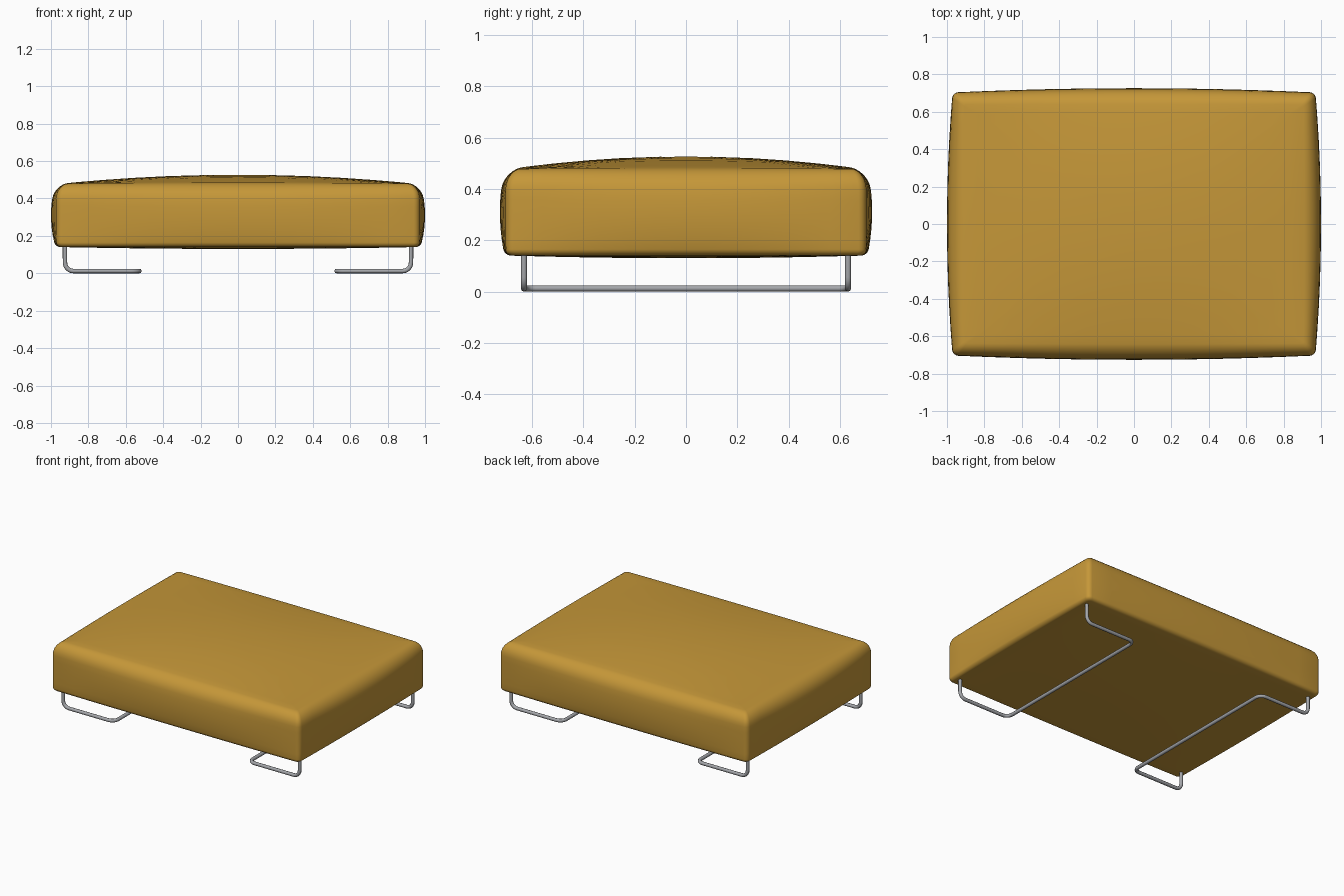
import bpy, bmesh, math
from mathutils import Vector

cube = bpy.data.objects.get("Cube")
if cube:
    bpy.data.objects.remove(cube)

HALF_X, HALF_Y = 0.97, 0.703      # cushion corner extents
BASE, RIM = 0.14, 0.48            # cushion height at the corners


def material(name, colour, metallic=0.0):
    mat = bpy.data.materials.new(name)
    mat.use_nodes = True
    mat.diffuse_color = (*colour, 1)
    shader = mat.node_tree.nodes["Principled BSDF"]
    shader.inputs["Base Color"].default_value = (*colour, 1)
    shader.inputs["Roughness"].default_value = 0.6
    return mat


def outline(hx, hy, radius, side_steps=12, corner_steps=4):
    """Rounded rectangle with subdivided sides, counter-clockwise."""
    corners = []
    for k, (sx, sy) in enumerate(((1, 1), (-1, 1), (-1, -1), (1, -1))):
        centre = Vector((sx * (hx - radius), sy * (hy - radius)))
        corners.append([centre + radius * Vector((math.cos(a), math.sin(a)))
                        for a in (math.pi / 2 * (k + i / corner_steps)
                                  for i in range(corner_steps + 1))])
    points = []
    for k, arc in enumerate(corners):
        points += arc
        start, end = arc[-1], corners[(k + 1) % 4][0]
        points += [start.lerp(end, i / side_steps) for i in range(1, side_steps)]
    return points


def hump(value, half):
    return max(0.0, 1 - (value / half) ** 2)


def puff(x, y, z):
    """Swell the sides, the crown and the underside like a stuffed cushion."""
    mid = hump(z - (BASE + RIM) / 2, 0.19)
    crown = hump(x, 0.93) * hump(y, 0.67)
    up = max(0.0, (z - 0.45) / (RIM - 0.45))
    down = max(0.0, (0.16 - z) / (0.16 - BASE))
    return Vector((x + 0.03 * mid * hump(y, HALF_Y) * x / HALF_X,
                   y + 0.023 * mid * hump(x, HALF_X) * y / HALF_Y,
                   z + 0.047 * crown * up - 0.01 * crown * down))


def build_cushion(mat):
    # Rings from the centre of the underside to the centre of the top
    scales = (0.15, 0.4, 0.6, 0.8, 0.92)
    quarter = [math.pi / 2 * i / 6 for i in range(7)]
    low, high = 0.025, 0.085
    rings = [(s, low, BASE) for s in scales]
    rings += [(1, low * (1 - math.sin(a)), BASE + low * (1 - math.cos(a))) for a in quarter]
    wall = RIM - high - BASE - low
    rings += [(1, 0, BASE + low + wall * i / 6) for i in range(1, 6)]
    rings += [(1, 0.065 * (1 - math.cos(a)), RIM - high * (1 - math.sin(a))) for a in quarter]
    rings += [(s, 0.065, RIM) for s in reversed(scales)]

    bm = bmesh.new()
    loops = []
    for scale, inset, z in rings:
        pts = outline((HALF_X - inset) * scale, (HALF_Y - inset) * scale,
                      (0.03 - 0.3 * inset) * scale)
        loops.append([bm.verts.new(puff(p.x, p.y, z)) for p in pts])
    count = len(loops[0])
    for a, b in zip(loops, loops[1:]):
        for i in range(count):
            j = (i + 1) % count
            bm.faces.new((a[i], a[j], b[j], b[i]))
    bm.faces.new(reversed(loops[0]))
    bm.faces.new(loops[-1])
    mesh = bpy.data.meshes.new("cushion")
    bm.to_mesh(mesh)
    bm.free()
    mesh.shade_smooth()
    mesh.materials.append(mat)
    obj = bpy.data.objects.new("cushion", mesh)
    bpy.context.collection.objects.link(obj)


def rounded_path(points, radius, steps=6):
    """Replace each inner right-angle corner by an arc."""
    path = [points[0]]
    for before, corner, after in zip(points, points[1:], points[2:]):
        u, v = (before - corner).normalized(), (after - corner).normalized()
        centre = corner + (u + v) * radius
        for i in range(steps + 1):
            a = math.pi / 2 * i / steps
            path.append(centre - radius * (v * math.cos(a) + u * math.sin(a)))
    return path + [points[-1]]


def build_leg(name, side, mat):
    # Bent wire: down, inward, across, outward and up again
    outer, inner, y, floor, top = 0.925 * side, 0.527 * side, 0.632, 0.012, 0.16
    corners = [Vector(p) for p in ((outer, -y, top), (outer, -y, floor), (inner, -y, floor),
                                   (inner, y, floor), (outer, y, floor), (outer, y, top))]
    path = rounded_path(corners, 0.045)
    curve = bpy.data.curves.new(name, "CURVE")
    curve.dimensions = "3D"
    curve.bevel_depth = 0.012
    curve.bevel_resolution = 3
    curve.use_fill_caps = True
    spline = curve.splines.new("POLY")
    spline.points.add(len(path) - 1)
    for point, co in zip(spline.points, path):
        point.co = (*co, 1)
    spline.use_smooth = True
    curve.materials.append(mat)
    bpy.context.collection.objects.link(bpy.data.objects.new(name, curve))


build_cushion(material("mustard fabric", (0.56, 0.31, 0.04)))
steel = material("steel", (0.38, 0.39, 0.41))
build_leg("left_wire_leg", 1, steel)
build_leg("right_wire_leg", -1, steel)
